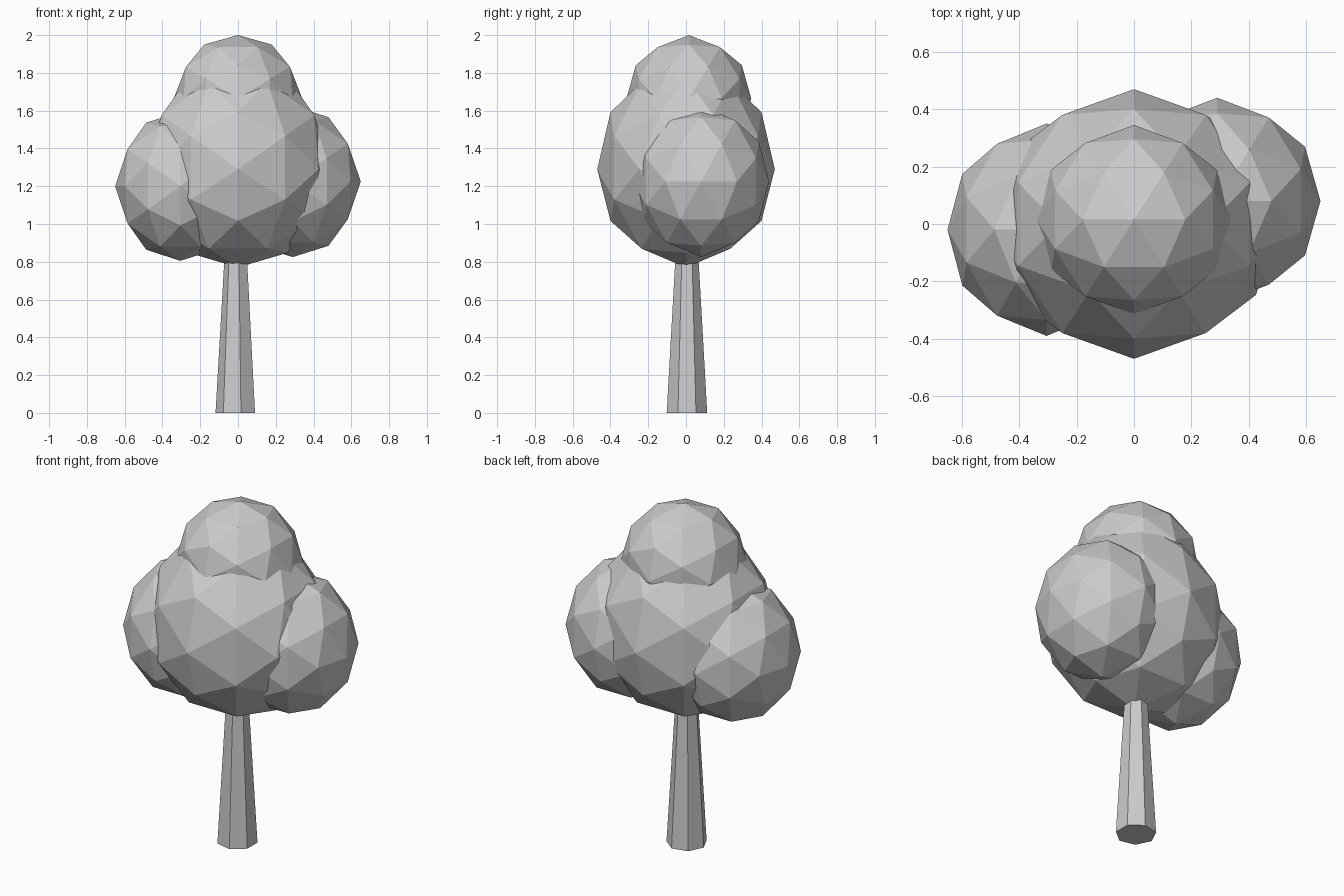
import bpy, bmesh, math
from mathutils import Matrix

if "Cube" in bpy.data.objects:
    bpy.data.objects.remove(bpy.data.objects["Cube"])

grey = bpy.data.materials.new("plain grey")
grey.diffuse_color = (0.6, 0.6, 0.6, 1)
grey.use_nodes = True
grey.node_tree.nodes["Principled BSDF"].inputs["Base Color"].default_value = grey.diffuse_color
# Turns an icosphere so that edge midpoints lie on all three axes
UPRIGHT = Matrix.Rotation(-math.atan(2 / (1 + math.sqrt(5))), 4, 'Y')


def finish(name, bm):
    """Turn a bmesh into a flat-shaded grey object."""
    bmesh.ops.recalc_face_normals(bm, faces=bm.faces[:])
    mesh = bpy.data.meshes.new(name)
    bm.to_mesh(mesh)
    bm.free()
    mesh.materials.append(grey)
    bpy.context.collection.objects.link(bpy.data.objects.new(name, mesh))


def foliage(name, centre, radii, crown=1.0):
    """Faceted leaf clump: a stretched icosphere, its upper half scaled by crown."""
    bm = bmesh.new()
    bmesh.ops.create_icosphere(bm, subdivisions=2, radius=1, matrix=UPRIGHT)
    for v in bm.verts:
        if v.co.z > 0.01:
            v.co.z *= crown
    bm.transform(Matrix.Translation(centre) @ Matrix.Diagonal((*radii, 1)))
    finish(name, bm)


# Leaf clumps
foliage("main_foliage", (0, 0, 1.29), (0.50, 0.47, 0.52), 1.1)
foliage("top_foliage", (0, 0.015, 1.665), (0.34, 0.33, 0.335))
foliage("left_foliage", (-0.305, -0.02, 1.2), (0.345, 0.37, 0.395))
foliage("right_foliage", (0.29, 0.08, 1.225), (0.36, 0.36, 0.40))

# Tapered seven-sided trunk
bm = bmesh.new()
rings = []
for z, r in ((0, 0.11), (0.92, 0.057)):
    rings.append([bm.verts.new((-0.009 + r * math.cos(math.pi + i * math.tau / 7),
                                0.005 + r * math.sin(math.pi + i * math.tau / 7), z))
                  for i in range(7)])
for i in range(7):
    j = (i + 1) % 7
    bm.faces.new((rings[0][i], rings[0][j], rings[1][j], rings[1][i]))
for ring in rings:
    bm.faces.new(ring)
finish("trunk", bm)
